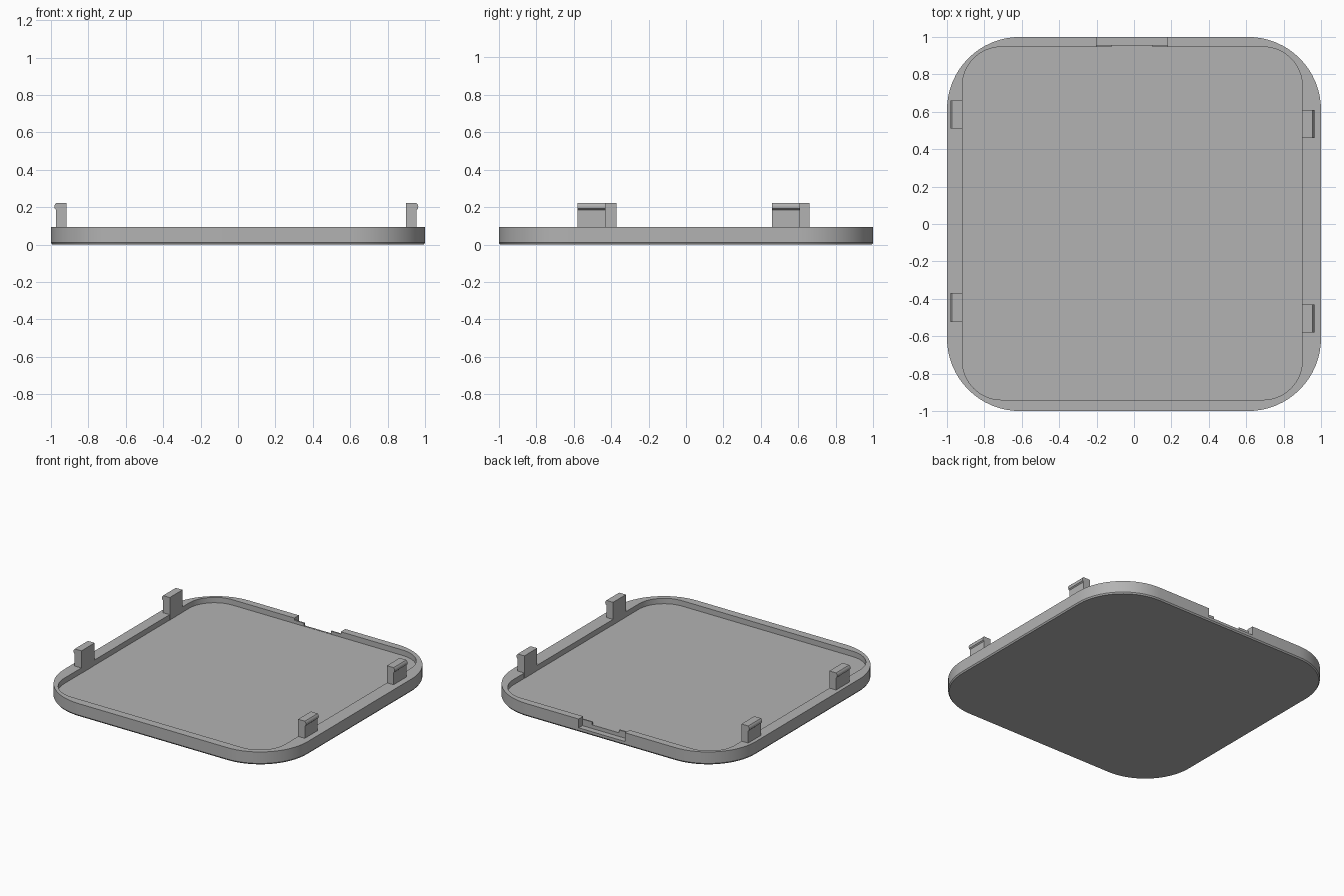
import bpy, bmesh, math

if "Cube" in bpy.data.objects:
    bpy.data.objects.remove(bpy.data.objects["Cube"])

GREY = (0.45, 0.45, 0.45, 1)
grey = bpy.data.materials.new("plain_grey")
grey.use_nodes = True
grey.diffuse_color = GREY
grey.node_tree.nodes["Principled BSDF"].inputs["Base Color"].default_value = GREY


def finish(name, bm):
    bmesh.ops.recalc_face_normals(bm, faces=bm.faces)
    mesh = bpy.data.meshes.new(name)
    bm.to_mesh(mesh)
    bm.free()
    mesh.materials.append(grey)
    obj = bpy.data.objects.new(name, mesh)
    bpy.context.collection.objects.link(obj)
    return obj


def ring(bm, x0, x1, y0, y1, r, z, steps=16):
    """Rounded rectangle of vertices at height z."""
    corners = [(x1 - r, y1 - r), (x0 + r, y1 - r), (x0 + r, y0 + r), (x1 - r, y0 + r)]
    verts = []
    for q, (cx, cy) in enumerate(corners):
        for i in range(steps + 1):
            a = (q + i / steps) * math.pi / 2
            verts.append(bm.verts.new((cx + r * math.cos(a), cy + r * math.sin(a), z)))
    return verts


def box(name, x0, x1, y0, y1, z0, z1):
    bm = bmesh.new()
    bmesh.ops.create_cube(bm, size=1)
    for v in bm.verts:
        v.co = (x1 if v.co.x > 0 else x0, y1 if v.co.y > 0 else y0, z1 if v.co.z > 0 else z0)
    return finish(name, bm)


# Shallow tray with a chamfered underside and a raised rim
TOP, FLOOR = 0.095, 0.055
bm = bmesh.new()
inner = (-0.918, 0.9, -0.94, 0.947, 0.21)
rings = [ring(bm, -0.993, 0.993, -0.993, 0.993, 0.383, 0),
         ring(bm, -1, 1, -1, 1, 0.39, 0.01),
         ring(bm, -1, 1, -1, 1, 0.39, TOP),
         ring(bm, *inner, TOP),
         ring(bm, *inner, FLOOR)]
for a, b in zip(rings, rings[1:]):
    for i in range(len(a)):
        j = (i + 1) % len(a)
        bm.faces.new((a[i], a[j], b[j], b[i]))
bm.faces.new(rings[0])
bm.faces.new(rings[-1])
tray = finish("tray", bm)

# Pry notch in the back rim: outer pocket, lowered lip and dip in the lip
cutters = [box("notch_pocket", -0.2, 0.18, 0.957, 1.1, 0.03, 0.2),
           box("notch_lip", -0.2, 0.18, 0.93, 1.1, 0.078, 0.2),
           box("notch_dip", -0.12, 0.1, 0.93, 1.1, 0.057, 0.2)]
bpy.context.view_layer.objects.active = tray
for cutter in cutters:
    cutter.hide_render = True
    mod = tray.modifiers.new(cutter.name, 'BOOLEAN')
    mod.operation = 'DIFFERENCE'
    mod.solver = 'EXACT'
    mod.object = cutter
    bpy.ops.object.modifier_apply(modifier=mod.name)
    bpy.data.objects.remove(cutter)


# Snap clips: hooked profile extruded along y
def clip(name, side, y0, y1):
    profile = [(0, 0.05), (0.055, 0.05), (0.055, 0.185), (0.063, 0.192),
               (0.065, 0.203), (0.063, 0.212), (0.055, 0.222), (0, 0.222)]
    base = 0.899 if side > 0 else -0.917
    bm = bmesh.new()
    face = bm.faces.new([bm.verts.new((base + side * x, y0, z)) for x, z in profile])
    out = bmesh.ops.extrude_face_region(bm, geom=[face])["geom"]
    for v in out:
        if isinstance(v, bmesh.types.BMVert):
            v.co.y = y1
    return finish(name, bm)


parts = [tray,
         clip("left_back_clip", 1, 0.46, 0.61),
         clip("left_front_clip", 1, -0.58, -0.43),
         clip("right_back_clip", -1, 0.51, 0.66),
         clip("right_front_clip", -1, -0.525, -0.37)]

# Smooth the rounded corners, keep the edges crisp
bpy.ops.object.select_all(action='DESELECT')
for part in parts:
    part.select_set(True)
bpy.ops.object.shade_smooth_by_angle(angle=math.radians(30))
